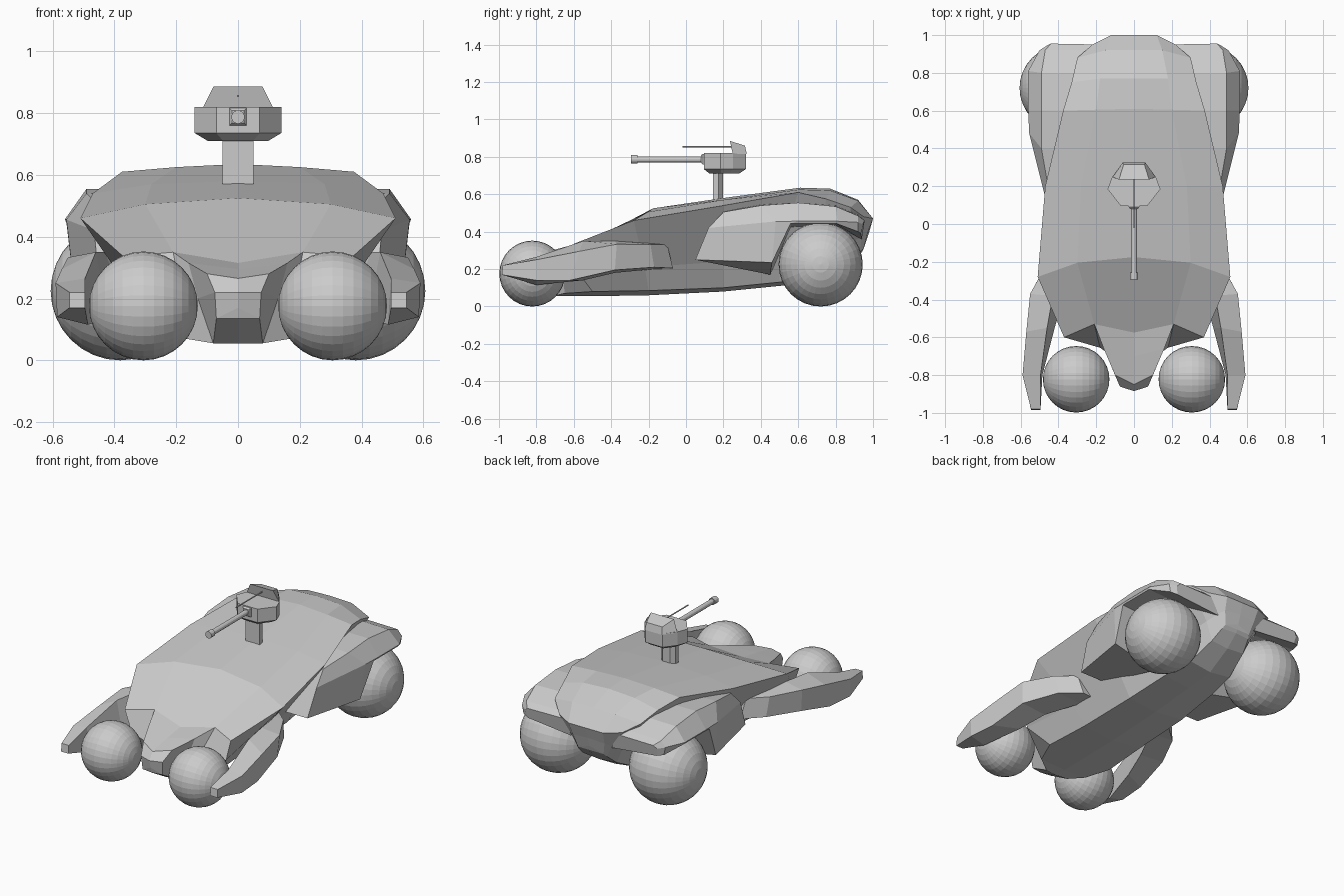
import bpy
import bmesh
import math
from mathutils import Matrix, Vector

default_cube = bpy.data.objects.get("Cube")
if default_cube:
    bpy.data.objects.remove(default_cube, do_unlink=True)

# One plain grey for everything
grey = bpy.data.materials.new("plain grey")
grey.use_nodes = True
grey.diffuse_color = (0.6, 0.6, 0.6, 1)
shader = grey.node_tree.nodes["Principled BSDF"]
shader.inputs["Base Color"].default_value = grey.diffuse_color
shader.inputs["Roughness"].default_value = 0.8


def finish(bm, name):
    """Weld, orient and turn a bmesh into a named object."""
    bmesh.ops.remove_doubles(bm, verts=bm.verts, dist=0.0005)
    bmesh.ops.recalc_face_normals(bm, faces=bm.faces)
    mesh = bpy.data.meshes.new(name)
    bm.to_mesh(mesh)
    bm.free()
    mesh.materials.append(grey)
    obj = bpy.data.objects.new(name, mesh)
    bpy.context.collection.objects.link(obj)
    return obj


def loft(bm, rows, closed=False, caps=False):
    """Skin quads between successive rows of points."""
    rings = [[bm.verts.new(p) for p in row] for row in rows]
    count = len(rows[0])
    for a, b in zip(rings, rings[1:]):
        for i in range(count if closed else count - 1):
            j = (i + 1) % count
            bm.faces.new((a[i], a[j], b[j], b[i]))
    if caps:
        bm.faces.new(rings[0])
        bm.faces.new(rings[-1])


def mirror_x(bm):
    """Add the other half across the centre plane."""
    copy = bmesh.ops.duplicate(bm, geom=bm.verts[:] + bm.edges[:] + bm.faces[:])
    for item in copy["geom"]:
        if isinstance(item, bmesh.types.BMVert):
            item.co.x = -item.co.x


def both_sides(outline):
    """Complete a right-hand outline with its reflection."""
    return outline + [(-x, y, z) for x, y, z in reversed(outline)]


def solid(name, half_rings):
    """Capped, symmetrical solid from half outlines."""
    bm = bmesh.new()
    loft(bm, [both_sides(ring) for ring in half_rings], closed=True, caps=True)
    finish(bm, name)


def rod(name, y_start, y_end, z, radius, sides):
    bm = bmesh.new()
    turn = Matrix.Translation(Vector((0, (y_start + y_end) / 2, z)))
    turn = turn @ Matrix.Rotation(math.pi / 2, 4, "X")
    bmesh.ops.create_cone(bm, cap_ends=True, segments=sides, radius1=radius,
                          radius2=radius, depth=abs(y_end - y_start), matrix=turn)
    finish(bm, name)


# Upper shell: half rows from centre to edge, front to back
shell = [
    [(0, -.575, .315), (.21, -.53, .35), (.37, -.6, .335)],
    [(0, -.175, .525), (.3, -.205, .505), (.51, -.28, .46)],
    [(0, .2, .58), (.28, .2, .57), (.47, .2, .54)],
    [(0, .61, .635), (.2, .605, .625), (.375, .6, .61)],
    [(0, .77, .63), (.18, .77, .62), (.33, .75, .575)],
    [(0, .92, .57), (.15, .92, .565), (.3, .88, .53)],
    [(0, 1, .47), (.12, 1, .47), (.22, .95, .48)],
]
nose = [
    [(0, -.85, .265), (.1, -.8, .28)],
    [(0, -.7, .295), (.16, -.66, .315)],
    shell[0][:2],
]
# Lower hull: half rows from keel to side, each joined to the shell edge
hull = [
    [(0, -.86, .135), (0, -.87, .17), (0, -.885, .22), nose[0][0]],
    [(0, -.86, .135), (.07, -.85, .135), (.075, -.86, .22), nose[0][1]],
    [(0, -.72, .055), (.08, -.71, .055), (.13, -.69, .2), nose[1][1]],
    [(0, -.64, .055), (.17, -.65, .07), (.18, -.655, .2), nose[2][1]],
    [(0, -.5, .055), (.23, -.5, .08), (.33, -.59, .2), shell[0][2]],
    [(0, -.2, .06), (.21, -.2, .085), (.29, -.22, .21), shell[1][2]],
    [(0, .2, .08), (.2, .2, .1), (.28, .2, .24), shell[2][2]],
    [(0, .5, .11), (.18, .5, .13), (.24, .5, .28), shell[3][2]],
    [(0, .7, .13), (.15, .7, .15), (.2, .7, .3), shell[4][2]],
    [(0, .86, .22), (.12, .86, .23), (.17, .87, .34), shell[5][2]],
    [(0, .94, .29), (.1, .93, .29), (.14, .94, .37), shell[6][2]],
    [(0, .95, .31), (.09, .95, .31), (.11, .97, .39), shell[6][1]],
    [(0, .95, .31), (0, .96, .34), (0, .98, .4), shell[6][0]],
]
body = bmesh.new()
for rows in (shell, nose, hull):
    loft(body, rows)
mirror_x(body)
bmesh.ops.remove_doubles(body, verts=body.verts, dist=0.0005)
bmesh.ops.dissolve_degenerate(body, edges=body.edges, dist=0.0005)
finish(body, "body")

# Front fender arms, curling in under the shell:
# inner top, outer top, outer bottom, inner bottom
front_fender = [
    [(.495, -.98, .22), (.545, -.98, .22), (.545, -.985, .17), (.495, -.985, .17)],
    [(.495, -.8, .265), (.59, -.8, .25), (.585, -.8, .14), (.485, -.8, .115)],
    [(.46, -.55, .35), (.57, -.57, .295), (.57, -.62, .14), (.42, -.55, .14)],
    [(.43, -.38, .35), (.55, -.37, .333), (.54, -.38, .195), (.37, -.38, .18)],
    [(.35, -.18, .34), (.45, -.19, .332), (.44, -.17, .21), (.27, -.17, .2)],
    [(.27, -.1, .33), (.35, -.1, .33), (.33, -.07, .205), (.22, -.07, .2)],
]
# Rear fenders over the big wheels
rear_fender = [
    [(.38, .2, .51), (.455, .2, .505), (.465, .12, .42), (.45, .05, .25), (.27, .05, .25)],
    [(.33, .4, .545), (.49, .4, .54), (.555, .48, .455), (.53, .46, .235), (.22, .45, .17)],
    [(.3, .6, .555), (.49, .6, .555), (.56, .6, .456), (.555, .56, .445), (.22, .56, .42)],
    [(.26, .8, .54), (.49, .8, .535), (.56, .81, .456), (.555, .8, .445), (.2, .8, .43)],
    [(.18, .92, .49), (.47, .92, .485), (.5, .92, .45), (.49, .92, .4), (.15, .92, .37)],
    [(.18, .95, .46), (.44, .955, .46), (.46, .945, .44), (.45, .935, .39), (.14, .94, .36)],
]
for label, rows in (("front", front_fender), ("rear", rear_fender)):
    for side, sign in (("left", 1), ("right", -1)):
        bm = bmesh.new()
        loft(bm, [[(sign * x, y, z) for x, y, z in row] for row in rows],
             closed=True, caps=True)
        finish(bm, f"{label}_fender_{side}")

# Ball wheels with sideways axles
for label, x, y, radius in (("front", .306, -.822, .176), ("rear", .381, .72, .225)):
    for side, sign in (("left", 1), ("right", -1)):
        bm = bmesh.new()
        place = Matrix.Translation(Vector((sign * x, y, radius)))
        place = place @ Matrix.Rotation(math.pi / 2, 4, "Y")
        bmesh.ops.create_uvsphere(bm, u_segments=32, v_segments=16,
                                  radius=radius, matrix=place)
        finish(bm, f"{label}_wheel_{side}")

# Turret post
post_outline = [(.05, .145), (.05, .175), (.025, .197)]
solid("turret_post", [[(x, y, z) for x, y in post_outline] for z in (.55, .72)])

# Turret head: wide band with a narrower belly
head_outline = [(.07, .095), (.14, .185), (.115, .25), (.06, .32)]
solid("turret_head", [[(x * s, .2 + (y - .2) * s, z) for x, y in head_outline]
                      for s, z in ((.7, .71), (1, .735), (1, .82))])

# Raised sight housing at the back of the head
solid("sight_housing", [[(.115, .25, .815), (.06, .325, .815)],
                        [(.08, .235, .885), (.055, .315, .86)]])

# Square gun mount, tapering forward
solid("gun_mount", [[(r, y, .788 - r), (r, y, .788 + r)]
                    for y, r in ((.08, .02), (.09, .028), (.13, .028))])

# Barrel, muzzle and the thin sighting rod
rod("gun_barrel", -.28, .1, .787, .016, 12)
rod("gun_muzzle", -.295, -.258, .787, .022, 12)
rod("sighting_rod", -.02, .25, .855, .004, 6)
